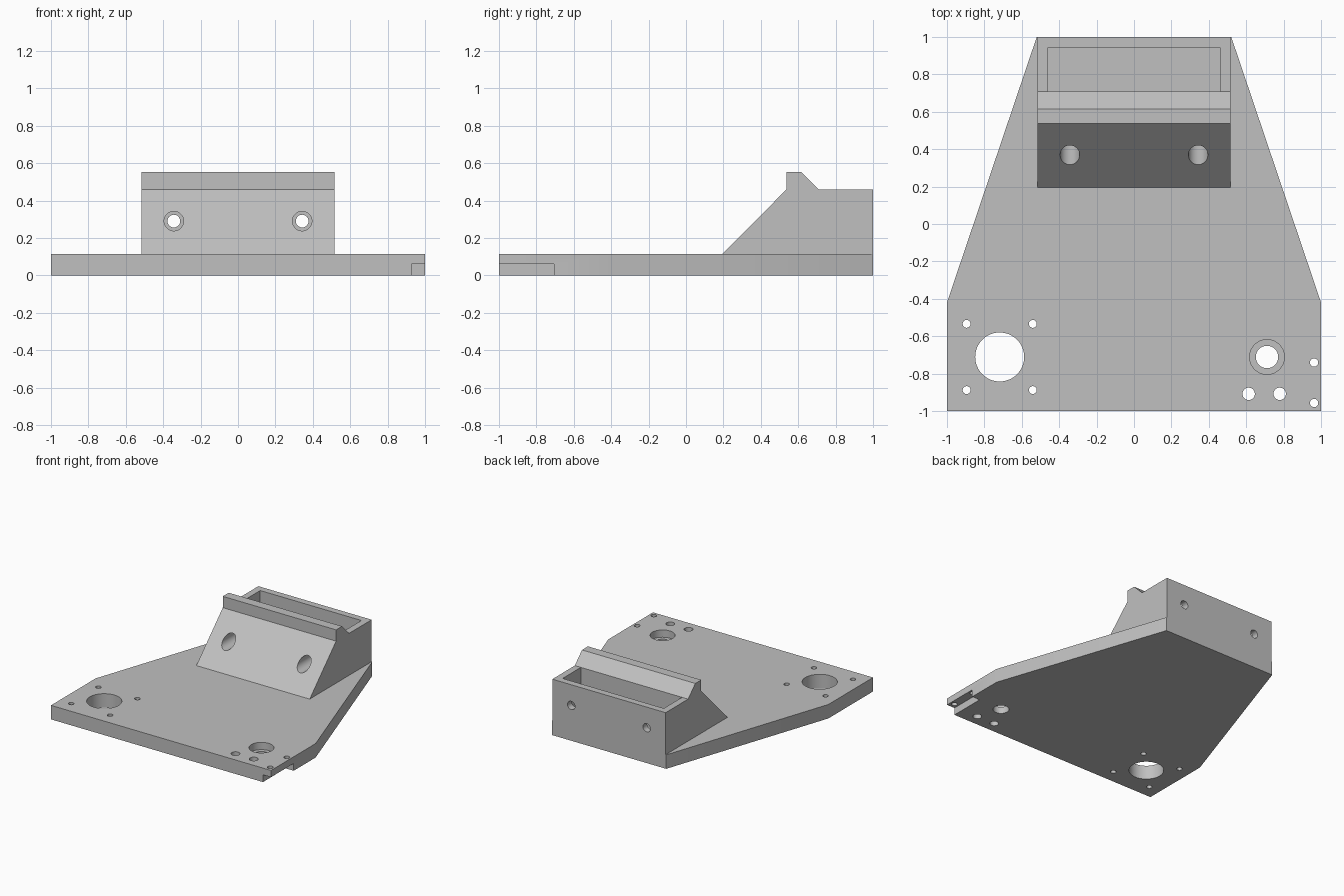
import bpy, bmesh, math
from mathutils import Matrix, Vector

cube = bpy.data.objects.get("Cube")
if cube:
    bpy.data.objects.remove(cube, do_unlink=True)

PLATE = 0.115   # plate thickness
HALF = 0.515    # half width of the block

grey = bpy.data.materials.new("light_grey")
grey.use_nodes = True
colour = (0.53, 0.53, 0.53, 1)
grey.diffuse_color = colour
grey.node_tree.nodes["Principled BSDF"].inputs["Base Color"].default_value = colour


def make(name, bm):
    bmesh.ops.recalc_face_normals(bm, faces=bm.faces)
    mesh = bpy.data.meshes.new(name)
    bm.to_mesh(mesh)
    bm.free()
    mesh.materials.append(grey)
    ob = bpy.data.objects.new(name, mesh)
    bpy.context.collection.objects.link(ob)
    return ob


def prism(name, points, offset):
    """Extrude a closed 3D outline along an offset."""
    bm = bmesh.new()
    face = bm.faces.new([bm.verts.new(p) for p in points])
    top = bmesh.ops.extrude_face_region(bm, geom=[face])
    moved = [v for v in top["geom"] if isinstance(v, bmesh.types.BMVert)]
    bmesh.ops.translate(bm, verts=moved, vec=offset)
    return make(name, bm)


def box(name, low, high):
    bm = bmesh.new()
    bmesh.ops.create_cube(bm, size=1)
    low, high = Vector(low), Vector(high)
    bmesh.ops.scale(bm, verts=bm.verts, vec=high - low)
    bmesh.ops.translate(bm, verts=bm.verts, vec=(low + high) / 2)
    return make(name, bm)


def rod(name, start, end, radius):
    start, end = Vector(start), Vector(end)
    axis = end - start
    turn = axis.to_track_quat("Z", "Y").to_matrix().to_4x4()
    bm = bmesh.new()
    bmesh.ops.create_cone(bm, cap_ends=True, segments=48, radius1=radius,
                          radius2=radius, depth=axis.length,
                          matrix=Matrix.Translation((start + end) / 2) @ turn)
    return make(name, bm)


def combine(body, other, operation):
    """Apply a boolean and discard the helper solid."""
    mod = body.modifiers.new(operation.lower(), "BOOLEAN")
    mod.object, mod.operation, mod.solver = other, operation, "EXACT"
    bpy.context.view_layer.objects.active = body
    bpy.ops.object.modifier_apply(modifier=mod.name)
    bpy.data.objects.remove(other, do_unlink=True)


def drill(x, y, radius, bottom=-0.1):
    combine(body, rod("drill", (x, y, bottom), (x, y, 0.2), radius), "DIFFERENCE")


# Tapered base plate
outline = [(-1, -1), (1, -1), (1, -0.42), (0.52, 1), (-0.52, 1), (-1, -0.42)]
body = prism("bracket_body", [(x, y, 0) for x, y in outline], (0, 0, PLATE))

# Sloped block with a raised lip, sunk into the plate
profile = [(0.195, 0.05), (0.195, PLATE), (0.538, 0.46), (0.538, 0.553),
           (0.615, 0.553), (0.708, 0.46), (1, 0.46), (1, 0.05)]
block = prism("block", [(-HALF, y, z) for y, z in profile], (2 * HALF, 0, 0))
combine(body, block, "UNION")

# Open pocket behind the lip
combine(body, box("pocket", (-0.46, 0.708, PLATE + 0.005), (0.46, 0.945, 0.7)),
        "DIFFERENCE")

# Stepped bolt holes through the block
for x in (-0.343, 0.343):
    for end, radius in ((1.1, 0.034), (0.6, 0.052)):
        combine(body, rod("bolt", (x, 0.1, 0.29), (x, end, 0.29), radius),
                "DIFFERENCE")

# Large opening with four screw holes around it
drill(-0.718, -0.711, 0.131)
for dx in (-0.177, 0.177):
    for dy in (-0.177, 0.177):
        drill(-0.718 + dx, -0.711 + dy, 0.021)

# Counterbored hole, its two neighbours and the edge screw holes
drill(0.711, -0.711, 0.06)
drill(0.711, -0.711, 0.093, 0.055)
for x in (0.613, 0.779):
    drill(x, -0.908, 0.033)
for y in (-0.741, -0.957):
    drill(0.963, y, 0.022)

# Notch under the front corner
combine(body, box("notch", (0.927, -1.1, -0.1), (1.1, -0.705, 0.06)), "DIFFERENCE")

# Merge coplanar faces and shade the bores smooth
bm = bmesh.new()
bm.from_mesh(body.data)
bmesh.ops.remove_doubles(bm, verts=bm.verts, dist=0.0001)
bmesh.ops.dissolve_limit(bm, angle_limit=math.radians(0.5),
                         verts=bm.verts, edges=bm.edges)
bm.to_mesh(body.data)
bm.free()
bpy.ops.object.select_all(action="DESELECT")
body.select_set(True)
bpy.context.view_layer.objects.active = body
bpy.ops.object.shade_smooth_by_angle(angle=math.radians(30))
